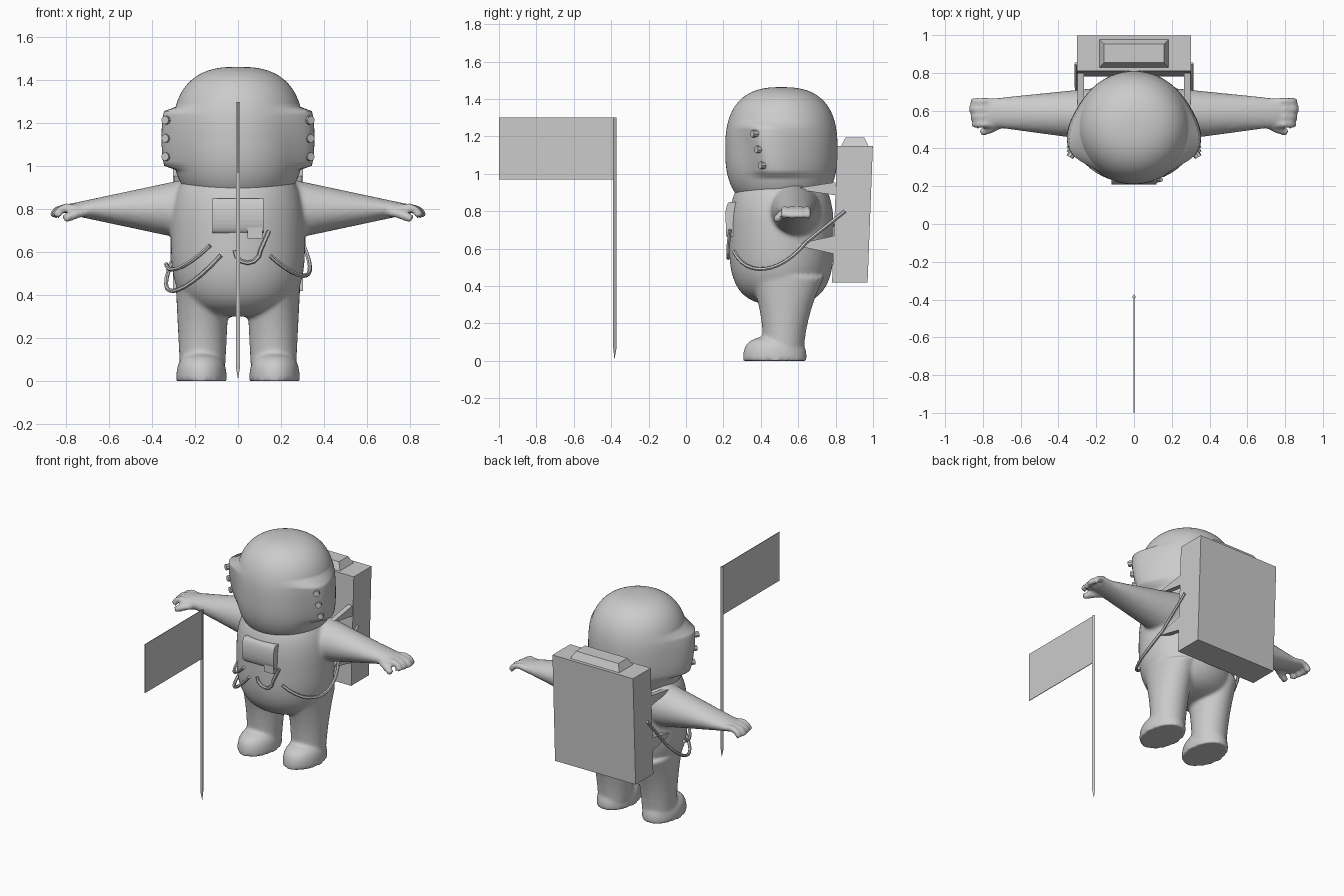
import bpy, bmesh
from math import cos, sin, pi, exp
from mathutils import Vector

cube = bpy.data.objects.get("Cube")
if cube:
    bpy.data.objects.remove(cube)

suit_grey = bpy.data.materials.new("suit grey")
suit_grey.use_nodes = True
grey = (0.6, 0.6, 0.6, 1)
suit_grey.diffuse_color = grey
suit_grey.node_tree.nodes["Principled BSDF"].inputs["Base Color"].default_value = grey
SIDES = (-1, 1)


def finish(name, bm, smooth=False):
    """Turn a bmesh into a named object with the shared material."""
    bmesh.ops.recalc_face_normals(bm, faces=bm.faces)
    mesh = bpy.data.meshes.new(name)
    bm.to_mesh(mesh)
    bm.free()
    mesh.materials.append(suit_grey)
    for polygon in mesh.polygons:
        polygon.use_smooth = smooth
    ob = bpy.data.objects.new(name, mesh)
    bpy.context.collection.objects.link(ob)
    return ob


def skin(bm, rings):
    """Bridge a list of equal point rings and cap both ends."""
    rows = [[bm.verts.new(point) for point in ring] for ring in rings]
    count = len(rows[0])
    for low, high in zip(rows, rows[1:]):
        for i in range(count):
            j = (i + 1) % count
            bm.faces.new((low[i], low[j], high[j], high[i]))
    bm.faces.new(reversed(rows[0]))
    bm.faces.new(rows[-1])


def ellipse(centre, across, along, count):
    """Ring of points spanned by two half-axis vectors."""
    angles = [2 * pi * i / count for i in range(count)]
    return [Vector(centre) + Vector(across) * cos(a) + Vector(along) * sin(a) for a in angles]


def egg(bm, centre, radii, power, start=-1, count=64, steps=28):
    """Squarish ellipsoid built from level rings; start=0 keeps the upper half."""
    x, y, z = centre
    rx, ry, rz = radii
    first = start * pi / 2
    rings = []
    for k in range(steps + 1):
        t = 0.999 * sin(first + (pi / 2 - first) * k / steps)
        width = (1 - abs(t) ** power) ** (1 / power)
        rings.append(ellipse((x, y, z + rz * t), (rx * width, 0, 0), (0, ry * width, 0), count))
    skin(bm, rings)


def tube(bm, points, radius, count=8):
    """Round tube along a list of points."""
    points = [Vector(p) for p in points]
    rings = []
    for k, point in enumerate(points):
        ahead = points[min(k + 1, len(points) - 1)] - points[max(k - 1, 0)]
        across = ahead.orthogonal() if k == 0 else across - across.project(ahead)
        across = across.normalized()
        along = ahead.normalized().cross(across)
        rings.append(ellipse(point, across * radius, along * radius, count))
    skin(bm, rings)


def box(bm, centre, size, inset=0, lean=0):
    """Box whose top may be inset and shifted backwards."""
    half = Vector(size) / 2
    rings = []
    for level in SIDES:
        trim = inset if level > 0 else 0
        rings.append([Vector(centre) + Vector((i * (half.x - trim),
                                               j * (half.y - trim) + level * lean,
                                               level * half.z))
                      for i, j in ((-1, -1), (1, -1), (1, 1), (-1, 1))])
    skin(bm, rings)


def prism(bm, outline, left, right):
    """Extrude a side-on outline across x."""
    skin(bm, [[(x, y, z) for y, z in outline] for x in (left, right)])


# Suit body: torso, legs, boots, arms and gloves fused into one skin
bm = bmesh.new()
egg(bm, (0, 0.51, 0.66), (0.312, 0.28, 0.36), 3)
for s in SIDES:
    # leg widens towards the hip, above a domed boot
    leg = []
    for k in range(8):
        t = k / 7
        leg.append(ellipse((s * 0.165, 0.52 + 0.02 * t, 0.05 + 0.4 * t),
                           (0.105 + 0.02 * t, 0, 0), (0, 0.11 + 0.09 * t ** 2, 0), 32))
    skin(bm, leg)
    egg(bm, (s * 0.17, 0.475, 0), (0.117, 0.17, 0.13), 3, start=0)
    # arm tapers evenly from shoulder to palm
    skin(bm, [ellipse((s * 0.2, 0.58, 0.8), (0, 0.14, 0), (0, 0, 0.15), 32),
              ellipse((s * 0.8, 0.59, 0.8), (0, 0.07, 0), (0, 0, 0.022), 32)])
    # four curled fingers and a short thumb
    for k in range(4):
        y = 0.65 - 0.041 * k
        tip = 0.865 - 0.008 * abs(k - 1)
        tube(bm, [(s * 0.74, y, 0.8), (s * 0.8, y, 0.81),
                  (s * (tip - 0.02), y, 0.795), (s * tip, y, 0.765)], 0.02)
    tube(bm, [(s * 0.7, 0.53, 0.79), (s * 0.76, 0.5, 0.775), (s * 0.81, 0.485, 0.755)], 0.022)
body = finish("suit_body", bm, True)
fuse = body.modifiers.new("fuse", "REMESH")
fuse.mode = 'VOXEL'
fuse.voxel_size = 0.011
fuse.use_smooth_shade = True
relax = body.modifiers.new("relax", "SMOOTH")
relax.factor = 0.5
relax.iterations = 4

# Helmet: squarish dome pulled out sideways into a slanting ridge
bm = bmesh.new()
middle = Vector((0, 0.51, 1.13))
egg(bm, middle, (0.305, 0.3, 0.333), 2.6, count=96, steps=48)
for v in bm.verts:
    rise = v.co.z - middle.z
    if abs(rise) < 0.135:
        behind = v.co.y - (0.41 - 0.3 * rise)
        spread = 0.17 if behind > 0 else 0.07
        swell = (0.06 + 0.06 * rise) * exp(-(behind / spread) ** 2)
        v.co.x += swell if v.co.x > 0 else -swell
finish("helmet", bm, True)

# Bolts down the front of each helmet ridge
bm = bmesh.new()
for s in SIDES:
    for k in SIDES + (0,):
        rise = 0.085 * k
        end = Vector((s * 0.34, 0.375 - 0.25 * rise, middle.z + rise))
        tube(bm, [end + Vector((-s * 0.03, 0.05, 0)), end], 0.02)
finish("helmet_bolts", bm)

# Leaning backpack and its bevelled lid
bm = bmesh.new()
box(bm, (0, 0.89, 0.784), (0.604, 0.19, 0.728), lean=0.014)
finish("backpack", bm)
bm = bmesh.new()
box(bm, (0, 0.903, 1.17), (0.37, 0.15, 0.05), inset=0.026)
finish("backpack_lid", bm)

# Wedge brackets between suit and backpack
bm = bmesh.new()
for s in SIDES:
    for z, spread in ((0.92, 0.035), (0.62, 0.05)):
        prism(bm, [(0.57, z), (0.8, z + spread), (0.8, z - spread)], s * 0.265, s * 0.298)
finish("backpack_brackets", bm)

# Chest unit with a bowed front, and its small connector
bm = bmesh.new()
bow = [(0.235 - 0.025 * cos(pi * k / 12), 0.77 + 0.08 * sin(pi * k / 12)) for k in range(-6, 7)]
prism(bm, [(0.28, 0.69)] + bow + [(0.28, 0.85)], -0.118, 0.118)
box(bm, (0.08, 0.24, 0.69), (0.07, 0.05, 0.05))
finish("chest_unit", bm)


def hose(name, side, start, stop, low, plugged=True):
    """Hose sagging round the waist, optionally plugged into the pack."""
    points = []
    for k in range(13):
        a = start + (stop - start) * k / 12
        points.append((side * 0.335 * sin(a), 0.52 - 0.295 * cos(a), low + 0.2 * (a - 1.15) ** 2))
    if plugged:
        points.append((side * 0.305, 0.85, 0.8))
    tube(bm := bmesh.new(), points, 0.01, 6)
    finish(name, bm)


hose("hose_right_low", -1, 0.24, 2, 0.42)
hose("hose_right_high", -1, 0.4, 1.5, 0.52, plugged=False)
hose("hose_left", 1, 0.47, 2, 0.49)

# Small loop hanging below the chest unit
bm = bmesh.new()
arc = [(0.045 - 0.06 * cos(pi * k / 6), 0.225, 0.61 - 0.06 * sin(pi * k / 6)) for k in range(7)]
tube(bm, arc + [(0.145, 0.235, 0.7)], 0.01, 6)
finish("chest_loop", bm)

# Three-sided flag pole with a pointed foot, and the flag
bm = bmesh.new()
skin(bm, [ellipse((0, -0.383, z), (0, r, 0), (r, 0, 0), 3)
          for z, r in ((0.012, 0.001), (0.07, 0.012), (1.3, 0.012))])
finish("flag_pole", bm)
bm = bmesh.new()
box(bm, (0, -0.69, 1.135), (0.004, 0.62, 0.33))
finish("flag", bm)
